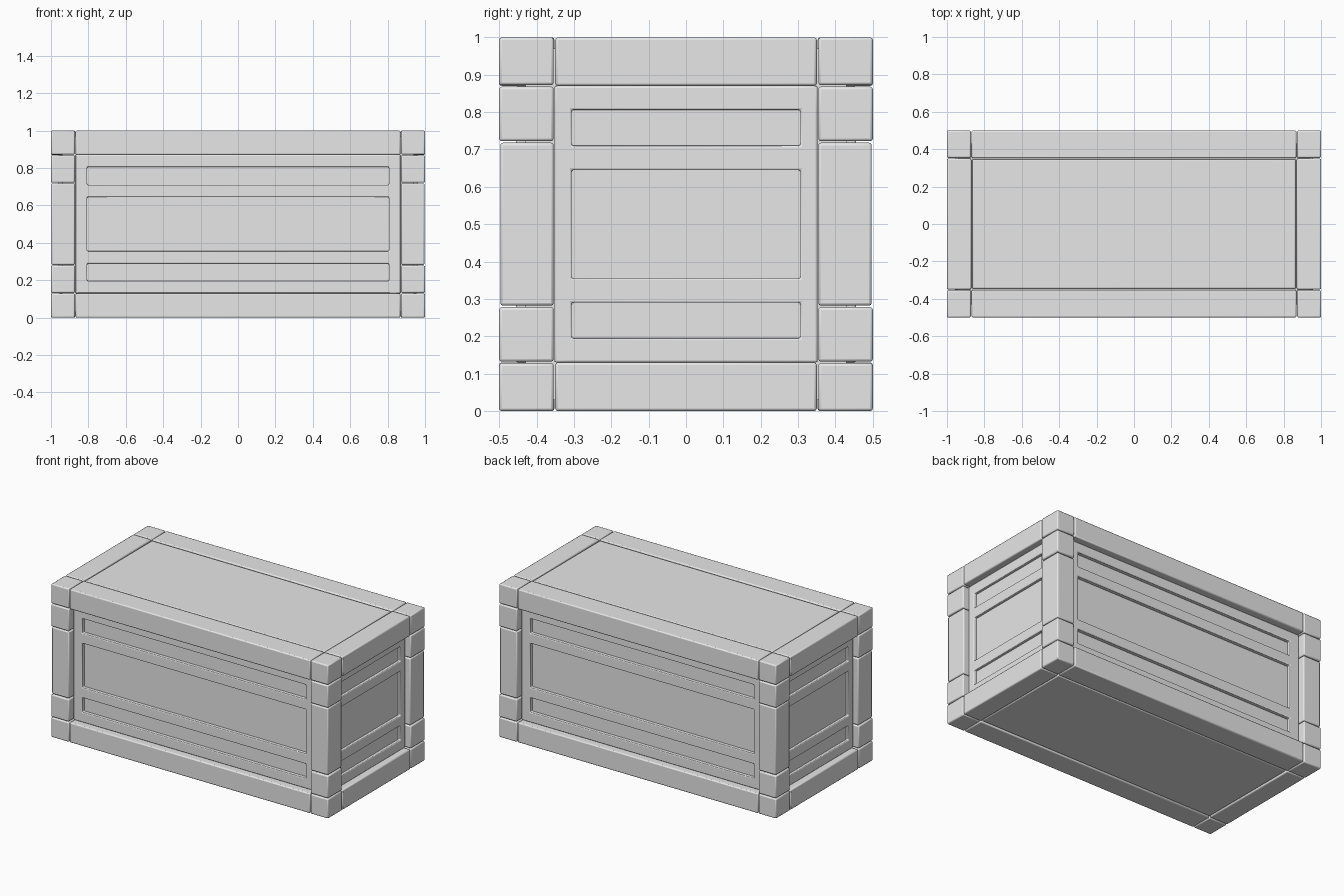
import bpy
import bmesh
from math import radians
from mathutils import Matrix, Vector

old = bpy.data.objects.get("Cube")
if old:
    bpy.data.objects.remove(old, do_unlink=True)

# Single grey finish
grey = bpy.data.materials.new("plain grey")
grey.use_nodes = True
colour = (0.8, 0.8, 0.8, 1)
grey.diffuse_color = colour
grey.node_tree.nodes["Principled BSDF"].inputs["Base Color"].default_value = colour

# Half sizes, and the inner limits of the corner posts
X, Y, H = 1.0, 0.5, 1.0
PX, PY, BEAM = 0.87, 0.352, 0.13
GAP = 0.002


def finish(name, bm, bevel):
    bmesh.ops.recalc_face_normals(bm, faces=bm.faces)
    mesh = bpy.data.meshes.new(name)
    bm.to_mesh(mesh)
    bm.free()
    mesh.materials.append(grey)
    obj = bpy.data.objects.new(name, mesh)
    bpy.context.collection.objects.link(obj)
    if bevel:
        mod = obj.modifiers.new("soft edges", "BEVEL")
        mod.width = bevel
        mod.segments = 2
        mod.limit_method = "ANGLE"
        mod.angle_limit = radians(40)
    bpy.context.view_layer.objects.active = obj
    obj.select_set(True)
    bpy.ops.object.shade_smooth_by_angle(angle=radians(35))
    obj.select_set(False)
    return obj


def box(name, low, high, bevel=0.007):
    low, high = Vector(low), Vector(high)
    bm = bmesh.new()
    bmesh.ops.create_cube(bm, size=1)
    bmesh.ops.scale(bm, vec=high - low, verts=bm.verts)
    bmesh.ops.translate(bm, vec=(low + high) / 2, verts=bm.verts)
    return finish(name, bm, bevel)


def ladder_frame(name, outer, inner, face, turn):
    """One-piece frame with two cross rails, standing at distance face."""
    us = [-outer, -inner, inner, outer]
    zs = [BEAM, 0.195, 0.29, 0.355, 0.645, 0.71, 0.806, H - BEAM]
    bm = bmesh.new()
    grid = [[bm.verts.new((u, -face, z)) for u in us] for z in zs]
    for row in range(len(zs) - 1):
        for col in range(len(us) - 1):
            if col == 1 and row % 2 == 1:
                continue  # panel opening
            a, b = grid[row], grid[row + 1]
            bm.faces.new((a[col], a[col + 1], b[col + 1], b[col]))
    made = bmesh.ops.extrude_face_region(bm, geom=bm.faces[:])
    back = [v for v in made["geom"] if isinstance(v, bmesh.types.BMVert)]
    bmesh.ops.translate(bm, vec=(0, 0.04, 0), verts=back)
    bm.transform(Matrix.Rotation(radians(turn), 4, "Z"))
    return finish(name, bm, 0.005)


# Body that shows as the recessed side panels
box("side_panels", (-0.94, -0.43, 0.03), (0.94, 0.43, H - 0.03), 0)

# Raised frames on all four sides
for side, turn in (("front", 0), ("back", 180)):
    ladder_frame(side + "_frame", PX, 0.806, 0.455, turn)
for side, turn in (("left", 90), ("right", -90)):
    ladder_frame(side + "_frame", PY, 0.306, 0.96, turn)

# Lid and base panels, set just inside the beams
for name, low, high in (("lid_panel", 0.9, 0.997), ("base_panel", 0.003, 0.1)):
    box(name, (-PX + 0.006, -PY + 0.006, low), (PX - 0.006, PY - 0.006, high))

# Corner posts, each stacked from five blocks
levels = [0, BEAM, 0.28, 0.72, H - BEAM, H]
parts = ["foot", "lower_block", "post", "upper_block", "cap"]
for sx, xname in ((1, "left"), (-1, "right")):
    for sy, yname in ((-1, "front"), (1, "back")):
        for i, part in enumerate(parts):
            inset = 0.003 if part == "post" else 0
            xs = sorted((sx * (PX + GAP), sx * (X - inset)))
            ys = sorted((sy * (PY + GAP), sy * (Y - inset)))
            low = levels[i] + (GAP if i else 0)
            high = levels[i + 1] - (GAP if i < 4 else 0)
            box(f"{yname}_{xname}_{part}", (xs[0], ys[0], low), (xs[1], ys[1], high))

# Beams between the corners, top and bottom
for level, low, high in (("bottom", 0, BEAM), ("top", H - BEAM, H)):
    for s, name in ((-1, "front"), (1, "back")):
        ys = sorted((s * PY, s * Y))
        box(f"{name}_{level}_beam", (-PX + GAP, ys[0], low), (PX - GAP, ys[1], high))
    for s, name in ((1, "left"), (-1, "right")):
        xs = sorted((s * PX, s * X))
        box(f"{name}_{level}_beam", (xs[0], -PY + GAP, low), (xs[1], PY - GAP, high))
